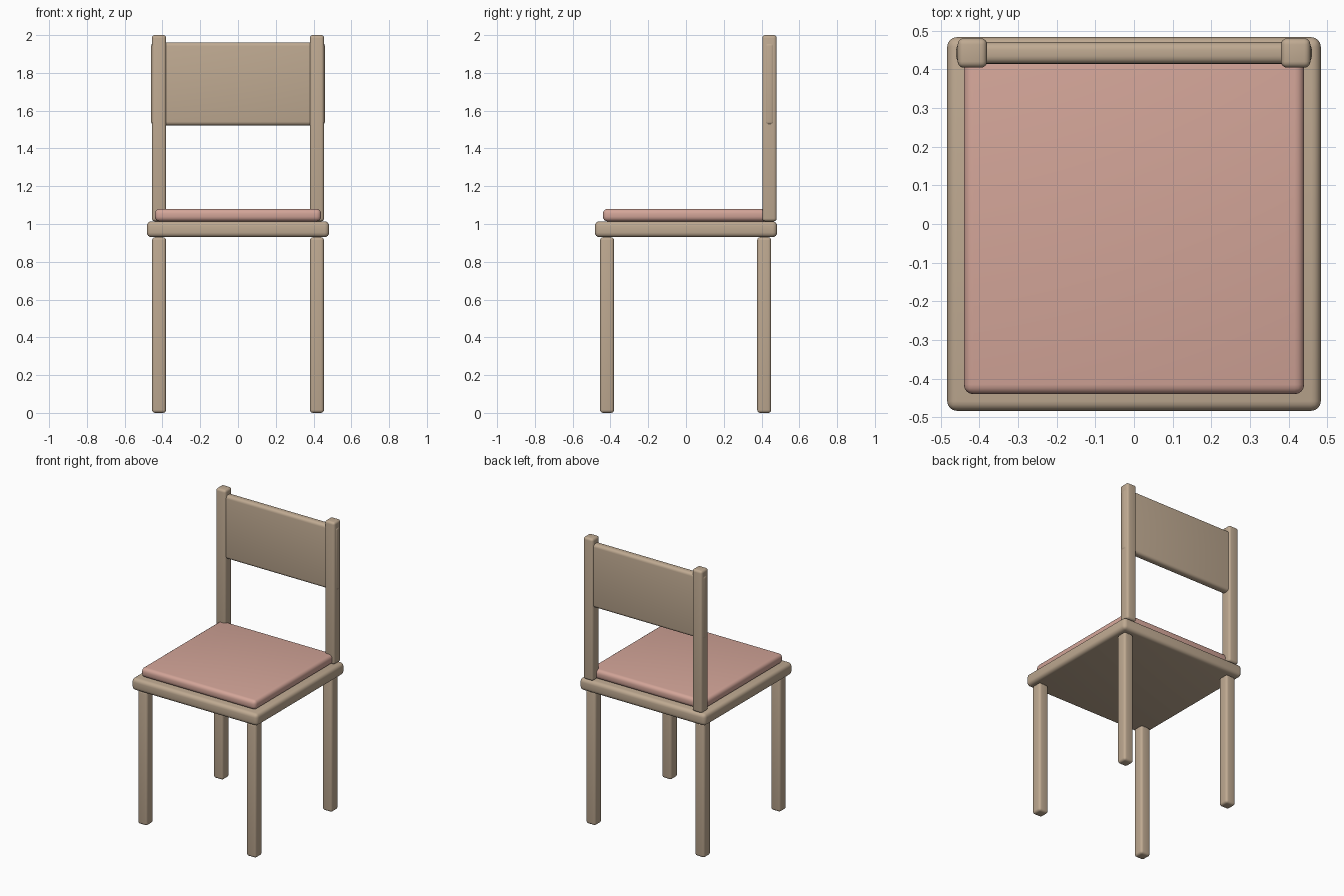
import bpy
from mathutils import Vector

cube = bpy.data.objects.get("Cube")
if cube:
    bpy.data.objects.remove(cube, do_unlink=True)


def make_material(name, rgb):
    mat = bpy.data.materials.new(name)
    mat.use_nodes = True
    color = (*rgb, 1.0)
    mat.diffuse_color = color
    bsdf = next(n for n in mat.node_tree.nodes if n.type == "BSDF_PRINCIPLED")
    bsdf.inputs["Base Color"].default_value = color
    return mat


wood = make_material("light_wood", (0.52, 0.40, 0.285))
fabric = make_material("dusty_pink_fabric", (0.65, 0.375, 0.315))


def rounded_box(name, low, high, radius, mat):
    """Box between two corners with softly rounded edges."""
    low, high = Vector(low), Vector(high)
    bpy.ops.mesh.primitive_cube_add(size=1, location=(low + high) / 2)
    obj = bpy.context.object
    obj.name = name
    obj.scale = high - low
    bpy.ops.object.transform_apply(location=False, rotation=False, scale=True)
    obj.data.materials.append(mat)
    bevel = obj.modifiers.new("rounded_edges", "BEVEL")
    bevel.width = radius
    bevel.segments = 4
    bpy.ops.object.modifier_apply(modifier=bevel.name)
    bpy.ops.object.shade_smooth_by_angle()
    return obj


# Seat board and cushion
rounded_box("seat", (-0.483, -0.483, 0.93), (0.483, 0.483, 1.014), 0.025, wood)
rounded_box("cushion", (-0.44, -0.44, 1.014), (0.44, 0.44, 1.08), 0.025, fabric)

# Legs and back posts, mirrored left and right
for side, x in (("left", 0.418), ("right", -0.418)):
    for end, y in (("front", -0.418), ("back", 0.414)):
        rounded_box(f"{end}_{side}_leg", (x - 0.037, y - 0.037, 0),
                    (x + 0.037, y + 0.037, 0.93), 0.016, wood)
    rounded_box(f"{side}_back_post", (x - 0.038, 0.404, 1.014),
                (x + 0.038, 0.48, 2), 0.016, wood)

# Backrest panel, its rounded ends just showing through the posts
rounded_box("backrest", (-0.46, 0.414, 1.522), (0.46, 0.47, 1.962), 0.02, wood)
